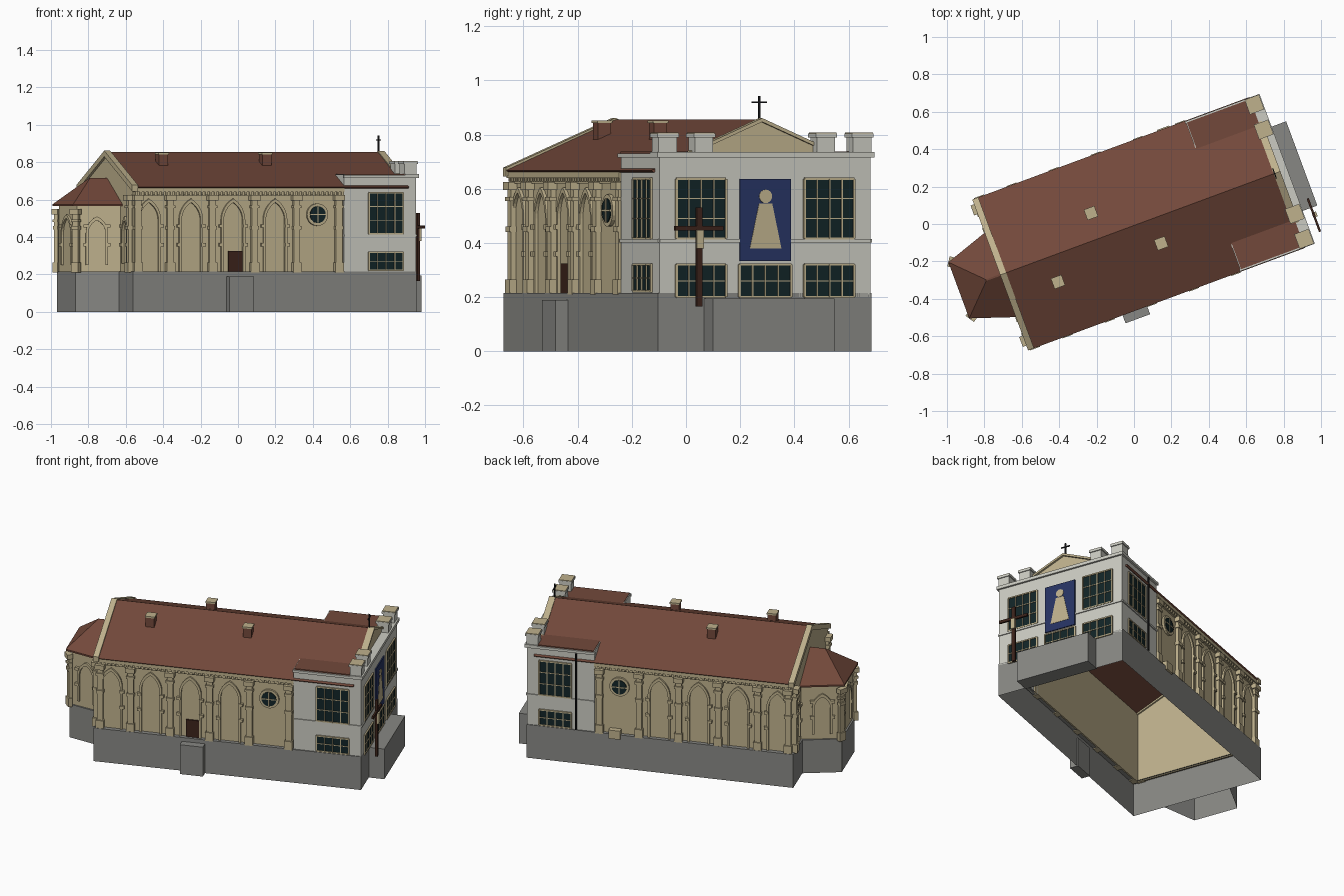
import bpy, bmesh, math
from mathutils import Matrix, Vector

if "Cube" in bpy.data.objects:
    bpy.data.objects.remove(bpy.data.objects["Cube"])

COLORS = {
    "sandstone": (0.52, 0.44, 0.265), "pale_plaster": (0.60, 0.60, 0.54),
    "plinth_gray": (0.245, 0.245, 0.23), "roof_tile": (0.17, 0.066, 0.043),
    "dark_glass": (0.006, 0.018, 0.02), "panel_blue": (0.02, 0.034, 0.125),
    "dark_wood": (0.045, 0.017, 0.011), "black_iron": (0.008, 0.008, 0.009),
}
MATS = {}
for k, c in COLORS.items():
    MATS[k] = bpy.data.materials.new(k)
    MATS[k].diffuse_color = (*c, 1)
PLACE = Matrix.Translation((0.048, 0.01, 0)) @ Matrix.Rotation(math.radians(20.3), 4, 'Z')
PARTS = {}

# wall frames: origin, direction along the wall, outward normal
FRONT = ((0.81, 0), (0, 1), (1, 0))
REAR = ((-0.80, 0), (0, 1), (-1, 0))
NAVE = [((0, s * 0.40), (1, 0), (0, s)) for s in (-1, 1)]
BLOCK = [((0, s * 0.415), (1, 0), (0, s)) for s in (-1, 1)]


def part(name, mat):
    return PARTS.setdefault(name, (bmesh.new(), mat))[0]


def hull(name, mat, rings, caps=(True, True)):
    """Skin a solid between rings of points with equal counts."""
    bm = part(name, mat)
    vs = [[bm.verts.new(p) for p in r] for r in rings]
    n, faces = len(vs[0]), []
    for a, b in zip(vs, vs[1:]):
        for i in range(n):
            faces.append(bm.faces.new((a[i], a[(i + 1) % n], b[(i + 1) % n], b[i])))
    if caps[0]:
        faces.append(bm.faces.new(vs[0][::-1]))
    if caps[1]:
        faces.append(bm.faces.new(vs[-1]))
    bmesh.ops.recalc_face_normals(bm, faces=faces)
    return faces


def plate(name, mat, frame, pts, d0, d1):
    """Extrude a (along, height) outline out of a wall."""
    o, t, n = frame
    hull(name, mat, [[(o[0] + t[0] * s + n[0] * d, o[1] + t[1] * s + n[1] * d, z)
                      for s, z in pts] for d in (d0, d1)])


def rect(s0, s1, z0, z1):
    return [(s0, z0), (s1, z0), (s1, z1), (s0, z1)]


def box(name, mat, x0, x1, y0, y1, z0, z1):
    hull(name, mat, [[(x0, y0, z), (x1, y0, z), (x1, y1, z), (x0, y1, z)] for z in (z0, z1)])


def circle(s, z, r, n=20):
    return [(s + r * math.cos(2 * math.pi * i / n), z + r * math.sin(2 * math.pi * i / n)) for i in range(n)]


def plinth(name, pts, z):
    """Open-bottomed base with a ledge around its top."""
    faces = hull(name, "plinth_gray", [[(x, y, h) for x, y in pts] for h in (0, z)], (False, True))
    bm = part(name, "plinth_gray")
    bmesh.ops.inset_region(bm, faces=[faces[-1]], thickness=0.04)
    bmesh.ops.delete(bm, geom=[faces[-1]], context='FACES')


def window(frame, s0, s1, z0, z1, cols, rows):
    plate("window_glass", "dark_glass", frame, rect(s0, s1, z0, z1), 0, 0.004)
    for i in range(cols + 1):
        s, w = s0 + (s1 - s0) * i / cols, 0.004 if i in (0, cols) else 0.0022
        plate("window_bars", "sandstone", frame, rect(s - w, s + w, z0, z1), 0, 0.009)
    for i in range(rows + 1):
        z, w = z0 + (z1 - z0) * i / rows, 0.004 if i in (0, rows) else 0.0022
        plate("window_bars", "sandstone", frame, rect(s0, s1, z - w, z + w), 0, 0.0085)


def arch_line(s, w, z0, zs, zt, n=6):
    h = zt - zs
    r = (w * w + h * h) / (2 * w)
    top = math.asin(min(1, h / r))
    right = [(w - r + r * math.cos(top * i / n), zs + r * math.sin(top * i / n)) for i in range(n + 1)]
    line = [(w, z0)] + right
    return [(s + x, z) for x, z in line] + [(s - x, z) for x, z in line[-2::-1]]


def arch(frame, s, w, z0, zs, zt):
    """Pointed arch moulding with small side blocks."""
    plate("arch_moulding", "sandstone", frame,
          arch_line(s, w, z0, zs, zt) + arch_line(s, w - 0.014, z0, zs, zt - 0.02)[::-1], 0, 0.012)
    for k in (-1, 1):
        for z in (0.35, 0.45):
            c = s + k * w
            plate("arch_blocks", "sandstone", frame, rect(c - 0.013, c + 0.013, z, z + 0.018), 0, 0.018)


def pilaster(frame, s, top=0.625):
    for w, z0, z1, d in ((0.018, 0.21, top, 0.02), (0.024, 0.21, 0.265, 0.027),
                         (0.022, 0.44, 0.46, 0.027), (0.024, top - 0.07, top - 0.055, 0.027),
                         (0.028, top - 0.03, top, 0.034)):
        plate("pilasters", "sandstone", frame, rect(s - w, s + w, z0, z1), 0, d)


# plinths, porch platform and side step
plinth("main_plinth", [(-0.81, -0.43), (0.81, -0.42), (0.81, 0.42), (-0.81, 0.43)], 0.215)
plinth("apse_plinth", [(-0.81, -0.22), (-0.81, 0.22), (-1.03, 0.145), (-1.03, -0.145)], 0.215)
box("porch_platform", "plinth_gray", 0.80, 0.905, -0.24, 0.24, 0, 0.195)
box("side_step", "plinth_gray", -0.275, -0.135, -0.475, -0.42, 0, 0.19)

# nave walls, cornice, pilasters and arches
for f in NAVE:
    plate("nave_walls", "sandstone", f, rect(-0.80, 0.42, 0.21, 0.67), -0.01, 0)
    plate("nave_cornice", "sandstone", f, rect(-0.80, 0.40, 0.64, 0.668), 0, 0.022)
    plate("nave_cornice", "sandstone", f, rect(-0.80, 0.40, 0.62, 0.64), 0, 0.010)
    for i in range(48):
        s = -0.79 + i * 0.025
        plate("cornice_dentils", "sandstone", f, rect(s, s + 0.011, 0.626, 0.641), 0, 0.018)
    for k in range(6):
        pilaster(f, max(0.37 - 0.24 * k, -0.775))
    for k in range(1, 5):
        arch(f, 0.25 - 0.24 * k, 0.068, 0.215, 0.49, 0.605)
    # round window
    plate("round_window_frame", "sandstone", f, circle(0.25, 0.52, 0.06), 0, 0.014)
    plate("round_window_glass", "dark_glass", f, circle(0.25, 0.52, 0.045), 0, 0.018)
    plate("window_bars", "sandstone", f, rect(0.247, 0.253, 0.475, 0.565), 0, 0.022)
    plate("window_bars", "sandstone", f, rect(0.205, 0.295, 0.517, 0.523), 0, 0.021)
plate("side_door", "dark_wood", NAVE[0], rect(-0.256, -0.17, 0.215, 0.325), 0, 0.009)
plate("wall_plaque", "sandstone", NAVE[1], rect(0.24, 0.31, 0.19, 0.245), 0, 0.036)

# rear gable with coping
plate("rear_gable", "sandstone", REAR,
      [(-0.40, 0.21), (0.40, 0.21), (0.40, 0.67), (0, 0.85), (-0.40, 0.67)], -0.01, 0)
for s in (-1, 1):
    plate("gable_coping", "sandstone", REAR,
          [(s * 0.43, 0.645), (s * 0.43, 0.678), (0, 0.862), (0, 0.83)], -0.02, 0.014)
    pilaster(REAR, s * 0.375)
    arch(REAR, s * 0.30, 0.045, 0.26, 0.42, 0.51)

# main roof shell
hull("main_roof", "roof_tile", [[(u, -0.43, 0.668), (u, 0, 0.855), (u, 0.43, 0.668),
     (u, 0.42, 0.66), (u, 0, 0.842), (u, -0.42, 0.66)] for u in (-0.79, 0.765)])

# apse walls, roof, corner buttresses
hull("apse_walls", "sandstone", [[(-0.80, -0.21, z), (-0.80, 0.21, z), (-1.02, 0.14, z), (-1.02, -0.14, z)]
     for z in (0.21, 0.57)], (False, False))
hull("apse_roof", "roof_tile", [
    [(-0.80, -0.245, 0.565), (-0.80, 0.245, 0.565), (-1.05, 0.16, 0.565), (-1.05, -0.16, 0.565)],
    [(-0.80, -0.245, 0.575), (-0.80, 0.245, 0.575), (-1.05, 0.16, 0.575), (-1.05, -0.16, 0.575)],
    [(-0.80, -0.005, 0.717), (-0.80, 0.005, 0.717), (-0.895, 0.004, 0.717), (-0.895, -0.004, 0.717)]],
    (False, True))
arch(((-1.02, 0), (0, 1), (-1, 0)), 0, 0.085, 0.25, 0.41, 0.52)
for s in (-1, 1):
    d = Vector((-0.22, -s * 0.07)).normalized()
    side = ((-0.80, s * 0.21), tuple(d), (d.y * s, -d.x * s))
    arch(side, 0.125, 0.06, 0.25, 0.42, 0.51)
    c = Vector((-0.80, s, -0)).normalized()
    pilaster(((-1.02, s * 0.145), (0.55, s * 0.83), (-0.83, s * 0.55)), 0, 0.55)

# front block walls, bands and flat side roofs
plate("block_walls", "pale_plaster", FRONT, rect(-0.415, 0.415, 0.20, 0.735), -0.01, 0)
for f, s in zip(BLOCK, (-1, 1)):
    plate("block_walls", "pale_plaster", f, rect(0.40, 0.81, 0.21, 0.735), -0.01, 0)
    plate("block_walls", "pale_plaster", ((0.40, 0), (0, s), (-1, 0)),
          [(0.25, 0.735), (0.415, 0.735), (0.415, 0.21), (0.39, 0.21), (0.39, 0.66), (0.25, 0.72)], -0.01, 0)
    plate("block_cornice", "pale_plaster", f, rect(0.395, 0.82, 0.715, 0.731), 0, 0.012)
    plate("block_bands", "pale_plaster", f, rect(0.40, 0.81, 0.402, 0.414), 0, 0.006)
    y0, y1 = sorted((s * 0.26, s * 0.418))
    box("block_roof", "roof_tile", 0.405, 0.765, y0, y1, 0.726, 0.738)
    window(f, 0.54, 0.735, 0.417, 0.637, 4, 3)
    window(f, 0.54, 0.735, 0.222, 0.32, 4, 2)
plate("block_bands", "pale_plaster", FRONT, rect(-0.415, 0.415, 0.402, 0.414), 0, 0.006)
box("block_cornice", "pale_plaster", 0.745, 0.822, -0.427, 0.427, 0.716, 0.736)

# front windows
for s in (-1, 1):
    a, b = sorted((s * 0.155, s * 0.35))
    window(FRONT, a, b, 0.417, 0.637, 4, 3)
    window(FRONT, a, b, 0.20, 0.32, 4, 2)
window(FRONT, -0.102, 0.102, 0.20, 0.32, 4, 2)

# blue panel with a simple robed figure
plate("blue_panel", "panel_blue", FRONT, rect(-0.1, 0.1, 0.333, 0.637), 0, 0.007)
plate("panel_figure", "sandstone", FRONT, [(-0.062, 0.38), (0.062, 0.38), (0.026, 0.545), (-0.026, 0.545)], 0.006, 0.0095)
plate("panel_figure", "sandstone", FRONT, circle(0, 0.572, 0.025), 0.006, 0.0098)

# pediment and roof-top piers
PED = ((0.765, 0), (0, 1), (1, 0))
plate("pediment", "sandstone", PED, [(-0.28, 0.735), (0.28, 0.735), (0, 0.855)], -0.015, 0.005)
for s in (-1, 1):
    plate("pediment_coping", "sandstone", PED,
          [(s * 0.29, 0.735), (s * 0.26, 0.735), (0, 0.847), (0, 0.861)], -0.02, 0.018)
    for v in (0.24, 0.383):
        c = s * v
        box("roof_piers", "pale_plaster", 0.742, 0.812, c - 0.036, c + 0.036, 0.73, 0.80)
        box("pier_rims", "pale_plaster", 0.736, 0.818, c - 0.042, c + 0.042, 0.79, 0.804)
        box("pier_caps", "sandstone", 0.738, 0.816, c - 0.04, c + 0.04, 0.803, 0.808)

# chimneys
for u, v in ((-0.244, 0.142), (0.052, -0.14), (-0.537, -0.142)):
    box("chimneys", "roof_tile", u - 0.026, u + 0.026, v - 0.026, v + 0.026, 0.76, 0.845)
    box("chimney_caps", "sandstone", u - 0.03, u + 0.03, v - 0.03, v + 0.03, 0.842, 0.852)

# roof cross
box("roof_cross", "black_iron", 0.746, 0.754, -0.004, 0.004, 0.84, 0.943)
box("roof_cross", "black_iron", 0.747, 0.753, -0.029, 0.029, 0.916, 0.923)

# standing cross with a small carved figure
box("standing_cross", "dark_wood", 0.863, 0.877, -0.292, -0.27, 0.165, 0.53)
box("standing_cross", "dark_wood", 0.864, 0.876, -0.377, -0.187, 0.446, 0.463)
box("carved_figure", "sandstone", 0.875, 0.887, -0.295, -0.267, 0.38, 0.447)

# drain pipe on the far side
hull("drain_pipe", "black_iron", [[(0.51 + 0.006 * math.cos(i * math.pi / 4), 0.425 + 0.006 * math.sin(i * math.pi / 4), z)
     for i in range(8)] for z in (0.22, 0.71)])

for name, (bm, mat) in PARTS.items():
    me = bpy.data.meshes.new(name)
    bm.to_mesh(me)
    bm.free()
    me.materials.append(MATS[mat])
    ob = bpy.data.objects.new(name, me)
    bpy.context.collection.objects.link(ob)
    ob.matrix_world = PLACE

for m in bpy.data.materials:
    if m.users and not m.is_grease_pencil:
        m.use_nodes = True
        m.node_tree.nodes["Principled BSDF"].inputs["Base Color"].default_value = m.diffuse_color
